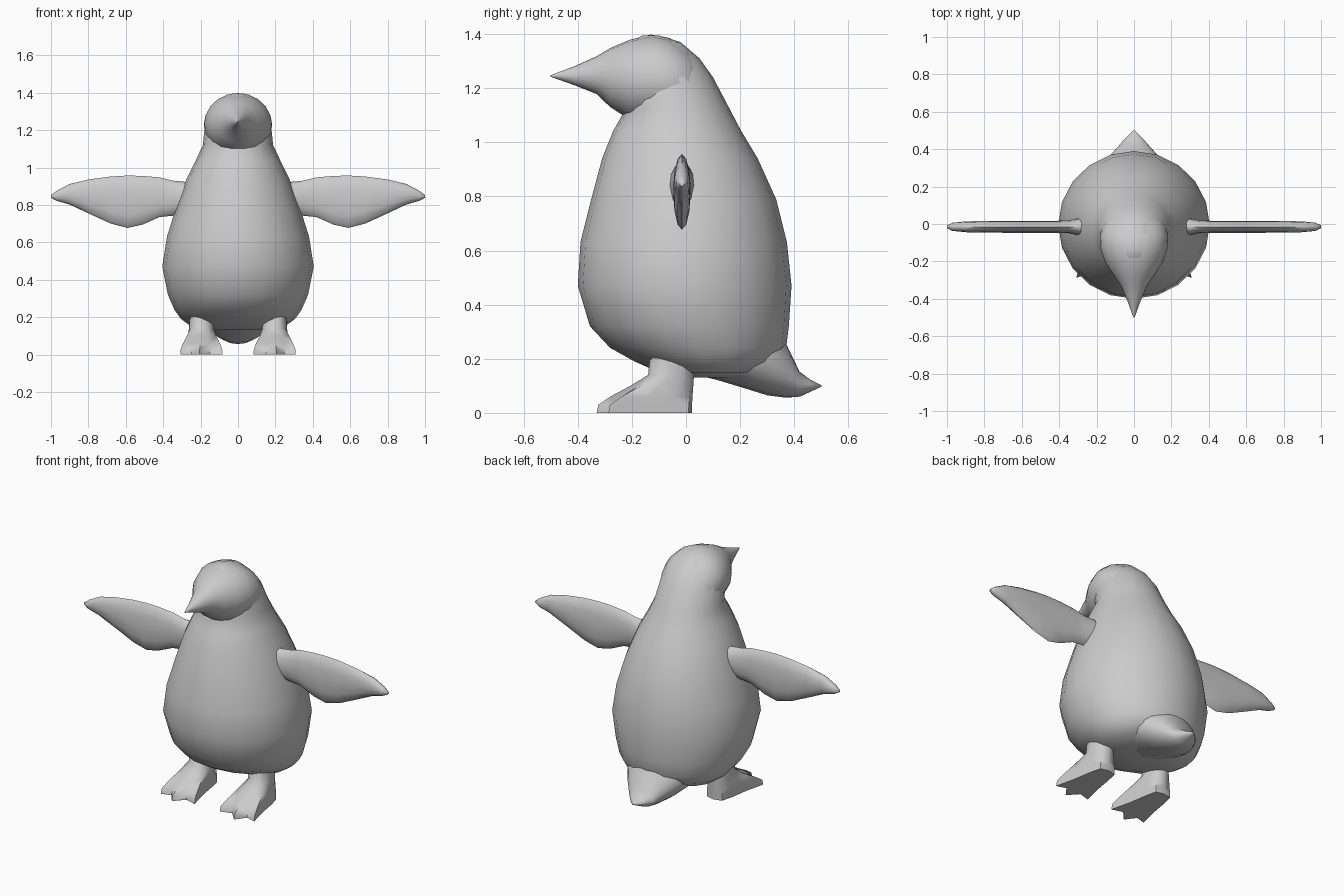
import bpy, bmesh
from math import sin, cos, pi, radians
from mathutils import Vector


def loft(name, rings, mirror=False):
    """Skin a stack of equal-length point rings, capping both ends."""
    bm = bmesh.new()
    loops = [[bm.verts.new(p) for p in ring] for ring in rings]
    n = len(loops[0])
    for a, b in zip(loops, loops[1:]):
        for i in range(n):
            j = (i + 1) % n
            bm.faces.new((a[i], a[j], b[j], b[i]))
    bm.faces.new(loops[0])
    bm.faces.new(loops[-1])
    bmesh.ops.recalc_face_normals(bm, faces=bm.faces)
    mesh = bpy.data.meshes.new(name)
    bm.to_mesh(mesh)
    bm.free()
    ob = bpy.data.objects.new(name, mesh)
    bpy.context.collection.objects.link(ob)
    if mirror:
        ob.modifiers.new("mirror", 'MIRROR')
    bpy.ops.object.select_all(action='DESELECT')
    ob.select_set(True)
    bpy.context.view_layer.objects.active = ob
    bpy.ops.object.shade_smooth_by_angle(angle=radians(60))
    return ob


def ellipse(n, fn):
    return [fn(cos(2 * pi * i / n), sin(2 * pi * i / n)) for i in range(n)]


def along_y(sections, n=20):
    """Rings from (y, z_low, z_high, half_width)."""
    return [ellipse(n, lambda c, s: Vector((w * c, y, (lo + hi) / 2 + (hi - lo) / 2 * s)))
            for y, lo, hi, w in sections]


# Body: (z, front y, back y, half width)
body = [(0.13, 0.00, 0.20, 0.14), (0.15, -0.10, 0.28, 0.25), (0.19, -0.19, 0.34, 0.305),
        (0.24, -0.28, 0.37, 0.34), (0.32, -0.355, 0.38, 0.375), (0.47, -0.40, 0.39, 0.405),
        (0.63, -0.39, 0.373, 0.38), (0.79, -0.35, 0.333, 0.33), (0.94, -0.31, 0.265, 0.275),
        (1.04, -0.27, 0.205, 0.225), (1.12, -0.225, 0.163, 0.188), (1.24, -0.24, 0.10, 0.175),
        (1.31, -0.25, 0.05, 0.14), (1.37, -0.21, -0.02, 0.085), (1.395, -0.16, -0.10, 0.03)]
loft("body", [ellipse(20, lambda c, s: Vector((w * c, (f + b) / 2 + (b - f) / 2 * s, z)))
              for z, f, b, w in body])

# Head tapering into the beak
loft("head_and_beak", along_y([
    (-0.50, 1.242, 1.248, 0.003), (-0.41, 1.21, 1.282, 0.036), (-0.33, 1.178, 1.318, 0.07),
    (-0.28, 1.13, 1.348, 0.105), (-0.21, 1.085, 1.378, 0.152), (-0.13, 1.07, 1.398, 0.18),
    (-0.06, 1.07, 1.385, 0.183), (0.01, 1.08, 1.34, 0.16), (0.06, 1.11, 1.28, 0.10)]))

# Tail
loft("tail", along_y([
    (0.02, 0.145, 0.36, 0.18), (0.12, 0.12, 0.38, 0.22), (0.22, 0.09, 0.37, 0.21),
    (0.30, 0.065, 0.33, 0.175), (0.37, 0.056, 0.255, 0.125), (0.42, 0.06, 0.152, 0.08),
    (0.46, 0.078, 0.122, 0.045), (0.50, 0.097, 0.103, 0.004)]))

# Wings: (x, z_low, z_high, half thickness)
wing = [(0.25, 0.77, 0.92, 0.05), (0.30, 0.755, 0.925, 0.045), (0.35, 0.742, 0.93, 0.034),
        (0.42, 0.735, 0.947, 0.032), (0.51, 0.695, 0.955, 0.032), (0.59, 0.677, 0.957, 0.032),
        (0.68, 0.70, 0.952, 0.032), (0.80, 0.755, 0.936, 0.031), (0.90, 0.802, 0.912, 0.029),
        (0.97, 0.822, 0.875, 0.022), (1.0, 0.838, 0.852, 0.008)]
loft("wing", [ellipse(12, lambda c, s: Vector((x, -0.015 + t * c, (lo + hi) / 2 + (hi - lo) / 2 * s)))
              for x, lo, hi, t in wing], mirror=True)

# Webbed feet: three-toed sole blending up into a round ankle
sole = [(0.195, 0.022), (0.245, 0.01), (0.262, -0.06), (0.28, -0.17), (0.308, -0.287), (0.25, -0.27),
        (0.205, -0.33), (0.15, -0.27), (0.083, -0.29), (0.112, -0.17), (0.13, -0.06), (0.145, 0.01)]
ankle = [(0.195 + 0.066 * sin(2 * pi * i / 12), -0.05 + 0.08 * cos(2 * pi * i / 12)) for i in range(12)]
steps = [(0.0, 0.0), (0.03, 0.03), (0.06, 0.25), (0.10, 0.62), (0.14, 0.95), (0.24, 1.0)]
loft("foot", [[Vector((*Vector(a).lerp(Vector(b), t), z)) for a, b in zip(sole, ankle)]
              for z, t in steps], mirror=True)
